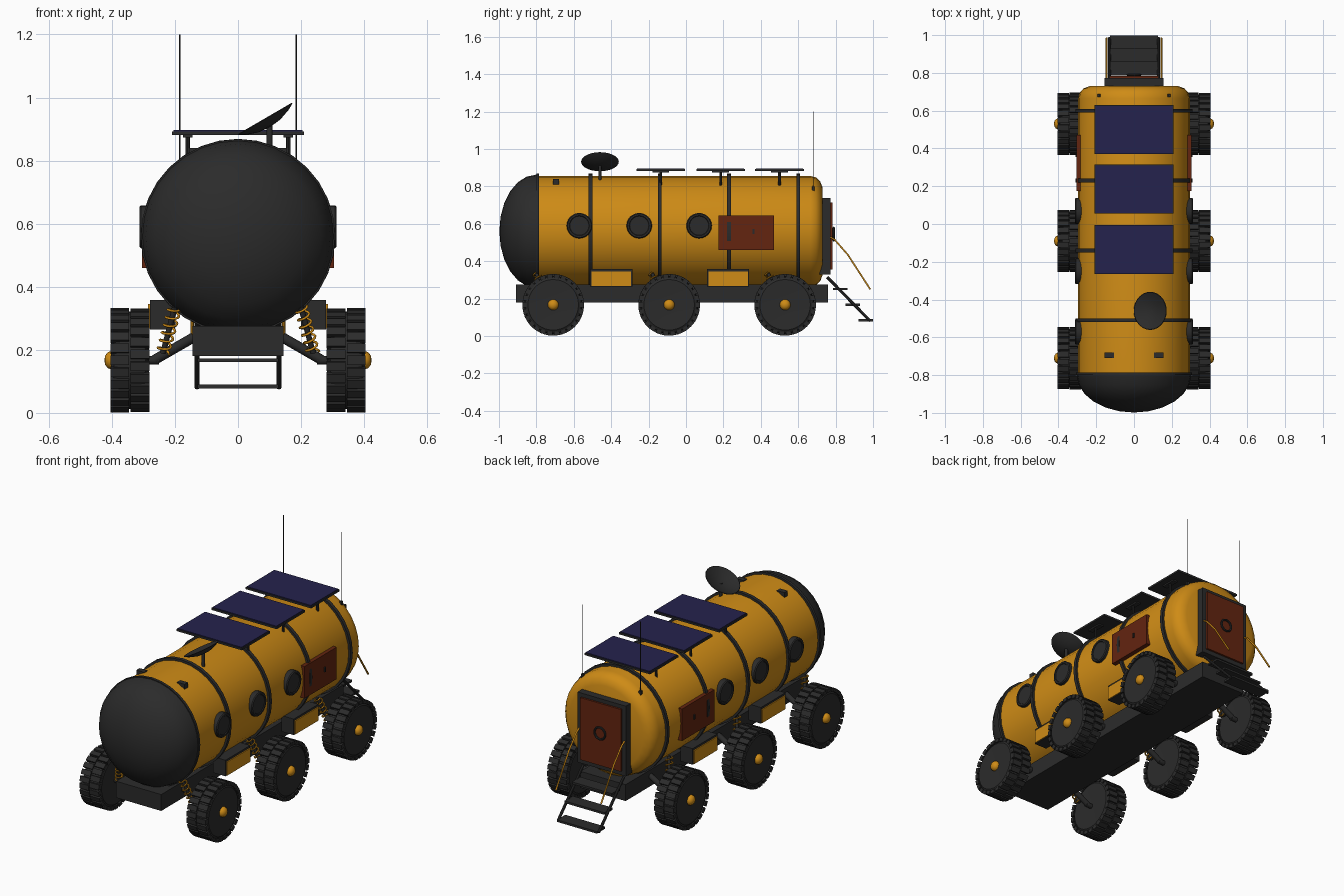
import bpy, bmesh, math
from mathutils import Vector, Matrix

if "Cube" in bpy.data.objects:
    bpy.data.objects.remove(bpy.data.objects["Cube"])


def material(name, rgb):
    m = bpy.data.materials.new(name)
    m.diffuse_color = (*rgb, 1)
    m.use_nodes = True
    m.node_tree.nodes["Principled BSDF"].inputs["Base Color"].default_value = m.diffuse_color
    return m


YELLOW = material("ochre_yellow", (0.62, 0.26, 0.008))
DARK = material("charcoal", (0.024, 0.024, 0.024))
RED = material("rust_red", (0.125, 0.018, 0.005))
BLUE = material("panel_blue", (0.018, 0.016, 0.075))


def finish(name, bm, mat, loc=(0, 0, 0)):
    bmesh.ops.remove_doubles(bm, verts=bm.verts, dist=1e-5)
    bmesh.ops.recalc_face_normals(bm, faces=bm.faces)
    me = bpy.data.meshes.new(name)
    bm.to_mesh(me)
    bm.free()
    me.materials.append(mat)
    me.shade_smooth()
    me.set_sharp_from_angle(angle=math.radians(35))
    return place(name, me, loc)


def place(name, data, loc=(0, 0, 0), rot_z=0):
    ob = bpy.data.objects.new(name, data)
    ob.location = loc
    ob.rotation_euler.z = rot_z
    bpy.context.collection.objects.link(ob)
    return ob


def box(name, x, y, z, mat):
    """Box from three (min, max) ranges."""
    bm = bmesh.new()
    c = Vector([(a + b) / 2 for a, b in (x, y, z)])
    s = [abs(b - a) for a, b in (x, y, z)]
    bmesh.ops.create_cube(bm, size=1, matrix=Matrix.Diagonal((*s, 1)))
    return finish(name, bm, mat, c)


def lathe(name, prof, mat, axis=(0, 1, 0), loc=(0, 0, 0), seg=32, closed=False):
    """Revolve (radius, distance) points around an axis."""
    bm = bmesh.new()
    q = Vector((0, 0, 1)).rotation_difference(Vector(axis).normalized())
    rings = []
    for r, h in prof:
        rings.append([bm.verts.new(q @ Vector((r * math.cos(t), r * math.sin(t), h)))
                      for t in (2 * math.pi * i / seg for i in range(seg))])
    pairs = list(zip(rings, rings[1:]))
    if closed:
        pairs.append((rings[-1], rings[0]))
    for a, b in pairs:
        for i in range(seg):
            j = (i + 1) % seg
            bm.faces.new((a[i], a[j], b[j], b[i]))
    return finish(name, bm, mat, loc)


def rod(name, a, b, r, mat, seg=12):
    d = Vector(b) - Vector(a)
    return lathe(name, [(0, 0), (r, 0), (r, d.length), (0, d.length)], mat, d, a, seg)


def tube(name, pts, r, mat):
    cu = bpy.data.curves.new(name, 'CURVE')
    cu.dimensions = '3D'
    cu.bevel_depth = r
    cu.bevel_resolution = 1
    cu.use_fill_caps = True
    sp = cu.splines.new('POLY')
    sp.points.add(len(pts) - 1)
    for p, co in zip(sp.points, pts):
        p.co = (*co, 1)
    cu.materials.append(mat)
    return place(name, cu)


CZ = 0.56          # height of the hull axis
HULL = (0, 0, CZ)

# Hull, front dome and hoops
lathe("hull", [(0, -0.79), (0.296, -0.79), (0.296, 0.665), (0.288, 0.695), (0.268, 0.717),
               (0.235, 0.73), (0, 0.732)], YELLOW, loc=HULL)
dome = [(0.303 * math.cos(t), -0.80 - 0.198 * math.sin(t))
        for t in (math.pi / 2 * i / 6 for i in range(7))]
lathe("front_dome", [(0, -0.785), (0.308, -0.785), (0.308, -0.80)] + dome, DARK, loc=HULL)
for y in (-0.51, -0.14, 0.23, 0.60):
    lathe("hull_hoop", [(0.285, y - 0.01), (0.309, y - 0.01), (0.309, y + 0.01), (0.285, y + 0.01)],
          DARK, loc=HULL, closed=True)

# Chassis
box("chassis", (-0.145, 0.145), (-0.91, 0.76), (0.18, 0.275), DARK)

# Tyre core and staggered tread blocks, shared by all wheels
core = lathe("tyre", [(0, -0.055), (0.06, -0.055), (0.135, -0.06), (0.15, -0.05), (0.155, -0.03), (0.155, 0.03),
                      (0.15, 0.05), (0.135, 0.06), (0.06, 0.055), (0, 0.055)], DARK, (1, 0, 0), seg=40)
bm = bmesh.new()
N = 26
for row, x in ((0, -0.032), (0.5, 0.032)):
    for i in range(N):
        m = (Matrix.Rotation(2 * math.pi * (i + row) / N, 4, 'X') @ Matrix.Translation((x, 0, 0.154))
             @ Matrix.Diagonal((0.06, 0.029, 0.021, 1)))
        bmesh.ops.create_cube(bm, size=1, matrix=m)
tread = finish("tread", bm, DARK)
hub = lathe("hub_cap", [(0, 0.04), (0.028, 0.04), (0.029, 0.06), (0.025, 0.07), (0.015, 0.078), (0, 0.081)],
            YELLOW, (1, 0, 0), seg=16)
WHEELS = (-0.71, -0.09, 0.53)
for y in WHEELS:
    for s in (-1, 1):
        for part in (core, tread, hub):
            place("wheel_" + part.name, part.data, (s * 0.343, y, 0.167), 0 if s > 0 else math.pi)
        # Suspension arm, axle and coil spring
        rod("suspension_arm", (s * 0.14, y, 0.24), (s * 0.265, y, 0.168), 0.016, DARK)
        rod("axle", (s * 0.25, y, 0.167), (s * 0.30, y, 0.167), 0.014, DARK)
        a, b = Vector((s * 0.238, y - 0.04, 0.19)), Vector((s * 0.20, y - 0.09, 0.335))
        rod("damper", a, b, 0.009, DARK)
        q = Vector((0, 0, 1)).rotation_difference(b - a)
        L = (b - a).length
        coil = []
        for i in range(73):
            t = 2 * math.pi * i / 12
            coil.append(a + q @ Vector((0.02 * math.cos(t), 0.02 * math.sin(t), L * i / 72)))
        tube("coil_spring", coil, 0.004, YELLOW)
for part in (core, tread, hub):
    bpy.data.objects.remove(part)

for s in (-1, 1):
    # Portholes
    for y in (-0.57, -0.25, 0.07):
        lathe("porthole", [(0, 0.26), (0.068, 0.26), (0.068, 0.308), (0.063, 0.313), (0.054, 0.313),
                           (0.051, 0.309), (0, 0.309)], DARK, (s, 0, 0), (0, y, 0.59), 24)
    # Side hatch with handle
    box("side_hatch", (s * 0.27, s * 0.304), (0.175, 0.47), (0.46, 0.645), RED)
    box("hatch_handle", (s * 0.30, s * 0.31), (0.355, 0.365), (0.545, 0.572), DARK)
    # Storage lockers
    for y in (-0.40, 0.225):
        box("locker", (s * 0.20, s * 0.279), (y - 0.113, y + 0.113), (0.265, 0.358), DARK)
        box("locker_panel", (s * 0.277, s * 0.285), (y - 0.106, y + 0.106), (0.268, 0.346), YELLOW)
    # Roof lamps and whip antennas
    box("roof_lamp", (s * 0.105, s * 0.155), (-0.71, -0.68), (0.805, 0.84), DARK)
    rod("antenna", (s * 0.185, 0.68, 0.77), (s * 0.185, 0.68, 1.2), 0.002, DARK, 6)
    box("antenna_base", (s * 0.178, s * 0.192), (0.673, 0.687), (0.77, 0.80), DARK)

# Solar panels on posts
for y in (0.50, 0.185, -0.135):
    box("solar_frame", (-0.21, 0.21), (y - 0.13, y + 0.13), (0.882, 0.893), DARK)
    box("solar_cells", (-0.205, 0.205), (y - 0.126, y + 0.126), (0.89, 0.897), BLUE)
    for s in (-1, 1):
        rod("solar_post", (s * 0.16, y, 0.78), (s * 0.16, y, 0.885), 0.007, DARK, 8)
        box("solar_bracket", (s * 0.145, s * 0.175), (y - 0.045, y + 0.045), (0.874, 0.884), DARK)

# Dish antenna
lathe("dish", [(0, -0.03), (0.04, -0.026), (0.08, -0.012), (0.101, 0.0), (0.098, 0.002),
               (0.08, -0.006), (0.04, -0.02), (0, -0.024)],
      DARK, (-0.5, 0, 0.86), (0.086, -0.46, 0.932), 28)
rod("dish_post", (0.10, -0.46, 0.82), (0.10, -0.46, 0.912), 0.009, DARK)

# Rear door with frame and hand wheel
box("door_frame", (-0.155, 0.155), (0.715, 0.772), (0.33, 0.737), DARK)
box("door_panel", (-0.13, 0.13), (0.765, 0.783), (0.355, 0.715), RED)
ring = [(0.034 + 0.006 * math.cos(t), 0.006 * math.sin(t))
        for t in (math.pi / 4 * i for i in range(8))]
lathe("door_wheel", ring, DARK, loc=(0, 0.79, 0.545), seg=24, closed=True)

# Ladder and handrails
for s in (-1, 1):
    rod("ladder_rail", (s * 0.13, 0.755, 0.315), (s * 0.13, 0.985, 0.08), 0.008, DARK, 8)
    tube("handrail", [(s * 0.145, 0.77, 0.53), (s * 0.145, 0.795, 0.515), (s * 0.145, 0.865, 0.435),
                      (s * 0.145, 0.985, 0.25)], 0.005, YELLOW)
for y, z in ((0.825, 0.252), (0.892, 0.167), (0.961, 0.084)):
    box("ladder_step", (-0.128, 0.128), (y - 0.038, y + 0.038), (z - 0.006, z + 0.006), DARK)
